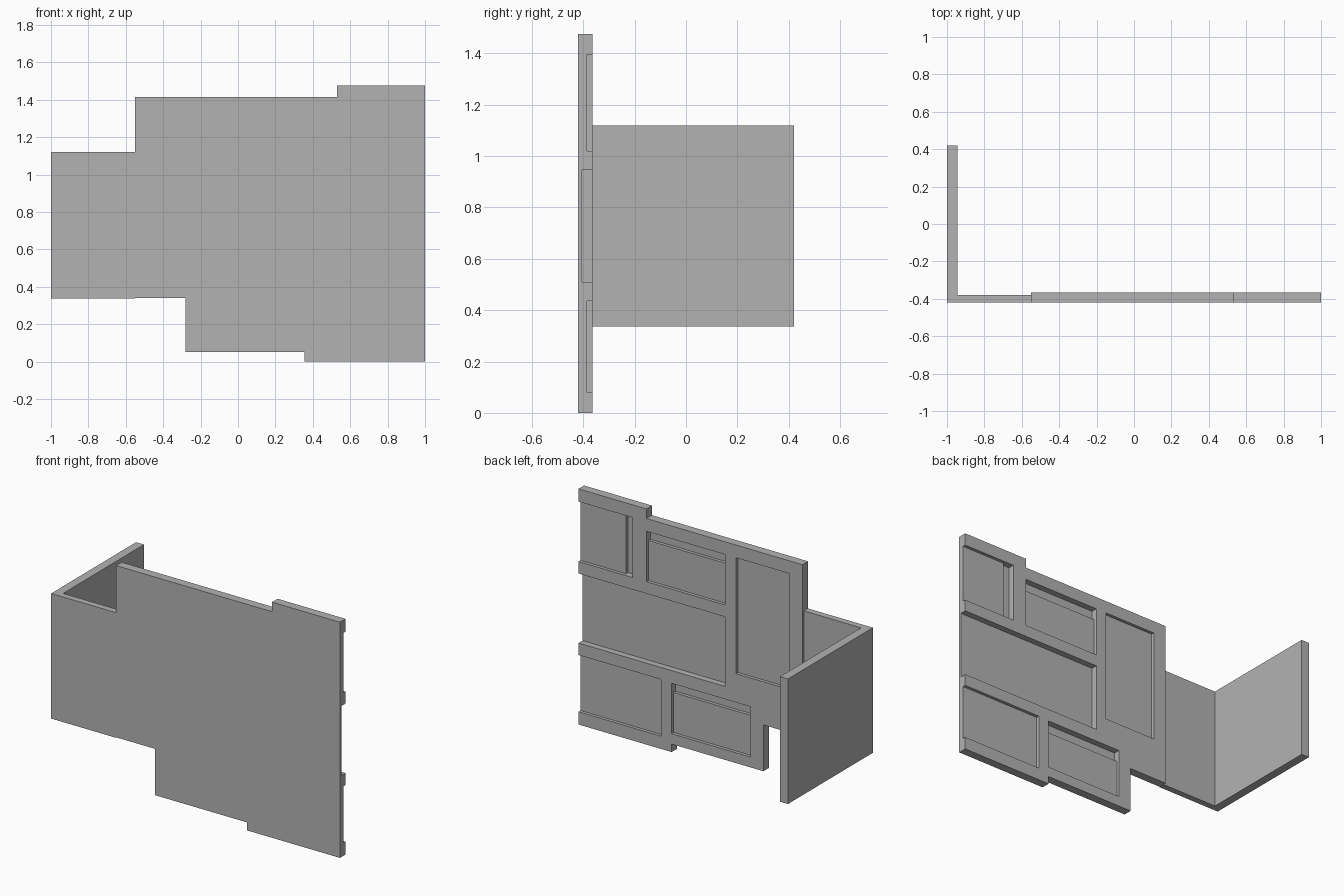
import bpy
import bmesh
from mathutils import Vector

cube = bpy.data.objects.get("Cube")
if cube:
    bpy.data.objects.remove(cube, do_unlink=True)

FRONT, BACK = -0.42, -0.365
SHALLOW, DEEP = 0.02, 0.04

grey = bpy.data.materials.new("plain_grey")
grey.use_nodes = True
grey.diffuse_color = (0.45, 0.45, 0.45, 1)
grey.node_tree.nodes["Principled BSDF"].inputs["Base Color"].default_value = grey.diffuse_color


def extrude(name, points, offset):
    """Solid made by pushing a flat outline along an offset."""
    bm = bmesh.new()
    face = bm.faces.new([bm.verts.new(p) for p in points])
    moved = bmesh.ops.extrude_face_region(bm, geom=[face])["geom"]
    bmesh.ops.translate(bm, vec=Vector(offset),
                        verts=[v for v in moved if isinstance(v, bmesh.types.BMVert)])
    bmesh.ops.recalc_face_normals(bm, faces=bm.faces)
    mesh = bpy.data.meshes.new(name)
    bm.to_mesh(mesh)
    bm.free()
    mesh.materials.append(grey)
    obj = bpy.data.objects.new(name, mesh)
    bpy.context.collection.objects.link(obj)
    return obj


def recess(panel, x0, x1, z0, z1, depth):
    """Cut a rectangular pocket into the back of the panel."""
    y = BACK - depth
    outline = [(x0, y, z0), (x1, y, z0), (x1, y, z1), (x0, y, z1)]
    cutter = extrude("recess_cutter", outline, (0, depth + 0.1, 0))
    cutter.hide_render = True
    mod = panel.modifiers.new("recess", 'BOOLEAN')
    mod.operation = 'DIFFERENCE'
    mod.solver = 'EXACT'
    mod.object = cutter
    bpy.context.view_layer.objects.active = panel
    bpy.ops.object.modifier_apply(modifier=mod.name)
    bpy.data.objects.remove(cutter, do_unlink=True)


# Main panel with stepped top and bottom edges
steps = [(1, 0), (1, 1.475), (0.53, 1.475), (0.53, 1.415), (-0.55, 1.415),
         (-0.55, 0.34), (-0.28, 0.34), (-0.28, 0.05), (0.355, 0.05), (0.355, 0)]
panel = extrude("front_panel", [(x, FRONT, z) for x, z in steps], (0, BACK - FRONT, 0))

# Pockets open at the panel's side edge
recess(panel, 0.627, 1.1, 1.02, 1.395, SHALLOW)
recess(panel, 0.627, 0.685, 1.02, 1.395, DEEP)
recess(panel, -0.015, 1.1, 0.51, 0.945, DEEP)
recess(panel, 0.43, 1.1, 0.08, 0.435, SHALLOW)

# Tall pocket, then two closed pockets with a deeper strip along the top
recess(panel, -0.46, -0.09, 0.61, 1.335, SHALLOW)
for right, left, top in ((-0.015, 0.53, 1.335), (-0.19, 0.357, 0.43)):
    recess(panel, right, left, top - 0.315, top, SHALLOW)
    recess(panel, right, left, top - 0.065, top, DEEP)

# Thin return section and the side wall, as one L-shaped piece
corner = [(-0.55, FRONT), (-0.55, -0.38), (-0.945, -0.38),
          (-0.945, 0.42), (-1, 0.42), (-1, FRONT)]
extrude("side_wall", [(x, y, 0.337) for x, y in corner], (0, 0, 0.783))
